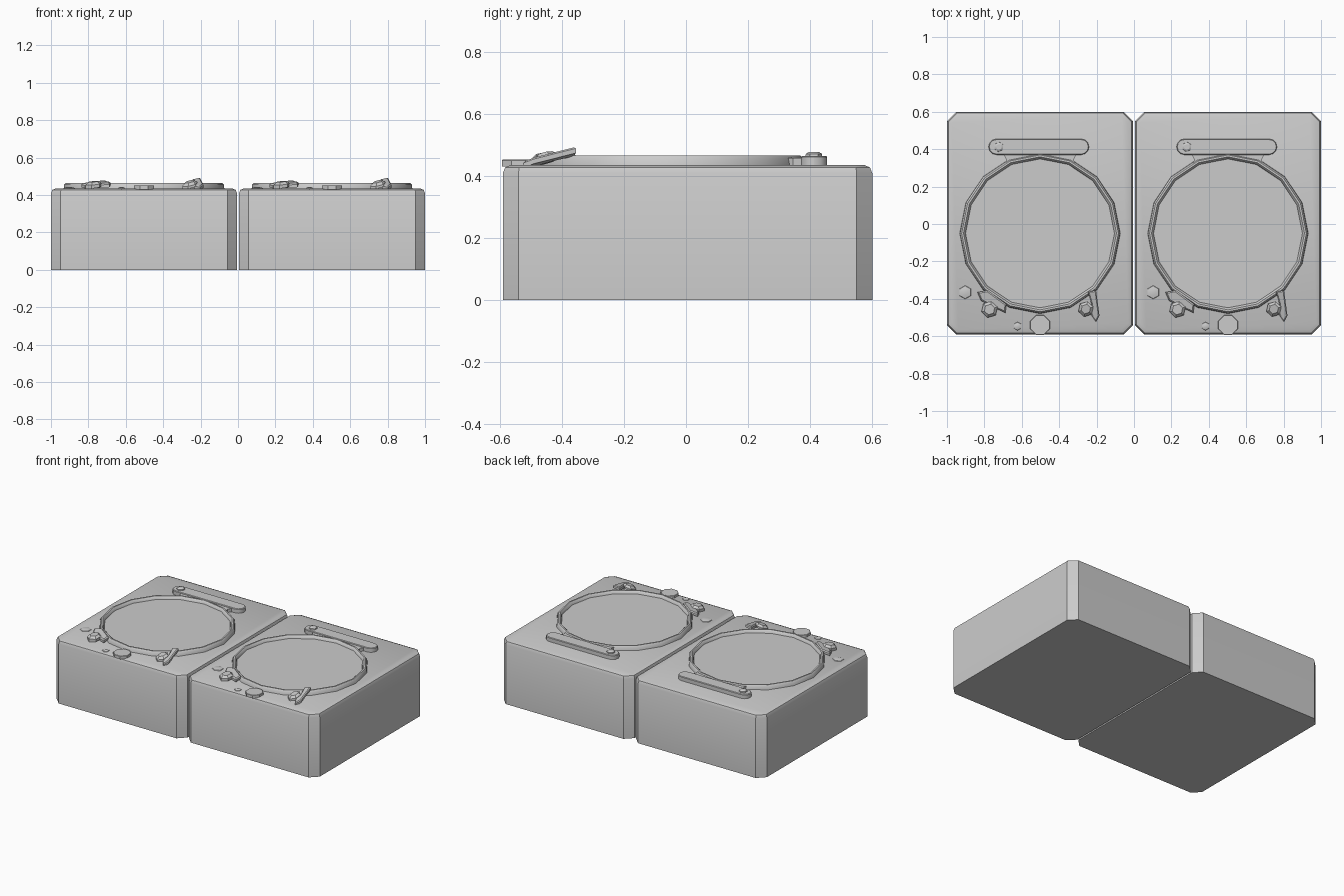
import bpy, bmesh
from math import cos, sin, pi

if "Cube" in bpy.data.objects:
    bpy.data.objects.remove(bpy.data.objects["Cube"])

DECK = 0.435


def finish(name, bm, cx, angle=0.6):
    bmesh.ops.recalc_face_normals(bm, faces=bm.faces)
    me = bpy.data.meshes.new(name)
    bm.to_mesh(me)
    bm.free()
    ob = bpy.data.objects.new(name, me)
    ob.location.x = cx
    bpy.context.collection.objects.link(ob)
    bpy.ops.object.select_all(action='DESELECT')
    ob.select_set(True)
    bpy.context.view_layer.objects.active = ob
    bpy.ops.object.shade_smooth_by_angle(angle=angle)


def prism(name, pts, z0, z1, cx, bevel=0.0, tilt=(0, 0), segs=1):
    """Extruded outline with a bevelled top rim, optionally sheared to a tilt."""
    bm = bmesh.new()
    base = bm.faces.new([bm.verts.new((x, y, z0)) for x, y in pts])
    top = bmesh.ops.extrude_face_region(bm, geom=[base], use_keep_orig=True)['geom']
    face = [g for g in top if isinstance(g, bmesh.types.BMFace)][0]
    for v in face.verts:
        v.co.z = z1
    if bevel:
        bmesh.ops.recalc_face_normals(bm, faces=bm.faces)
        bmesh.ops.bevel(bm, geom=list(face.edges), offset=bevel, segments=segs,
                        profile=0.5, affect='EDGES', clamp_overlap=True)
    mx = sum(p[0] for p in pts) / len(pts)
    my = sum(p[1] for p in pts) / len(pts)
    for v in bm.verts:
        v.co.z += tilt[0] * (v.co.x - mx) + tilt[1] * (v.co.y - my)
    finish(name, bm, cx)


def ngon(x, y, r, n, a0=0.0):
    return [(x + r * cos(a0 + 2 * pi * i / n), y + r * sin(a0 + 2 * pi * i / n))
            for i in range(n)]


def lathe(name, profile, x, y, n, cx):
    """Revolved profile, capped at its first and last rings."""
    bm = bmesh.new()
    rings = [[bm.verts.new((px, py, z)) for px, py in ngon(x, y, r, n, pi / 2)]
             for r, z in profile]
    for a, b in zip(rings, rings[1:]):
        for i in range(n):
            j = (i + 1) % n
            bm.faces.new((a[i], a[j], b[j], b[i]))
    bm.faces.new(rings[0])
    bm.faces.new(rings[-1])
    finish(name, bm, cx)


def rounded_rect(x0, x1, y0, y1, r, steps):
    pts = []
    corners = ((x1 - r, y1 - r), (x0 + r, y1 - r), (x0 + r, y0 + r), (x1 - r, y0 + r))
    for k, (x, y) in enumerate(corners):
        for i in range(steps + 1):
            a = pi / 2 * (k + i / steps)
            pts.append((x + r * cos(a), y + r * sin(a)))
    return pts


def hatch_unit(side, cx):
    # rectangular housing with clipped corners
    prism(side + "_housing", rounded_rect(-0.4975, 0.4975, -0.59, 0.60, 0.05, 1),
          0, DECK, cx, 0.026, segs=2)
    # round lid with raised rim
    lathe(side + "_lid", [(0.43, 0.43), (0.427, 0.455), (0.419, 0.465),
                          (0.409, 0.465), (0.402, 0.458), (0.398, 0.445)],
          0, -0.05, 16, cx)
    # hinge bar, neck to the lid and hinge knob
    prism(side + "_hinge_bar", rounded_rect(-0.275, 0.262, 0.37, 0.455, 0.042, 3),
          0.43, 0.464, cx, 0.015)
    prism(side + "_hinge_neck", [(-0.2, 0.38), (-0.18, 0.345), (-0.19, 0.315),
                                 (-0.16, 0.335), (0, 0.365), (0.16, 0.335),
                                 (0.19, 0.315), (0.18, 0.345), (0.2, 0.38)],
          0.43, 0.458, cx)
    lathe(side + "_hinge_knob", [(0.028, 0.455), (0.026, 0.471), (0.016, 0.477)],
          -0.22, 0.412, 6, cx)
    # tilted latch plates with knobs
    prism(side + "_latch_plate_left",
          [(-0.335, -0.365), (-0.28, -0.355), (-0.18, -0.43), (-0.185, -0.475),
           (-0.25, -0.445), (-0.315, -0.41)], 0.443, 0.465, cx, 0.007, (0.15, 0.2))
    prism(side + "_latch_knob_left", ngon(-0.27, -0.457, 0.045, 6, 0.3),
          0.44, 0.472, cx, 0.014, (0.1, 0.1))
    prism(side + "_latch_plate_right",
          [(0.255, -0.36), (0.3, -0.355), (0.318, -0.49), (0.3, -0.525),
           (0.27, -0.48), (0.275, -0.43)], 0.447, 0.468, cx, 0.006, (0.2, 0.28))
    prism(side + "_latch_knob_right", ngon(0.245, -0.455, 0.042, 6, 0.3),
          0.445, 0.472, cx, 0.014, (0.2, 0.25))
    # front stop disc and small deck studs
    prism(side + "_front_disc", ngon(0, -0.54, 0.057, 8, pi / 8), 0.43, 0.452, cx, 0.002)
    for label, x, y, r, n in (("large", -0.4, -0.365, 0.04, 6), ("small", -0.12, -0.546, 0.025, 6)):
        lathe(f"{side}_{label}_stud", [(r, 0.43), (r * 0.85, 0.438), (r * 0.4, 0.442)],
              x, y, n, cx)


for side, cx in (("left", -0.5025), ("right", 0.5025)):
    hatch_unit(side, cx)
